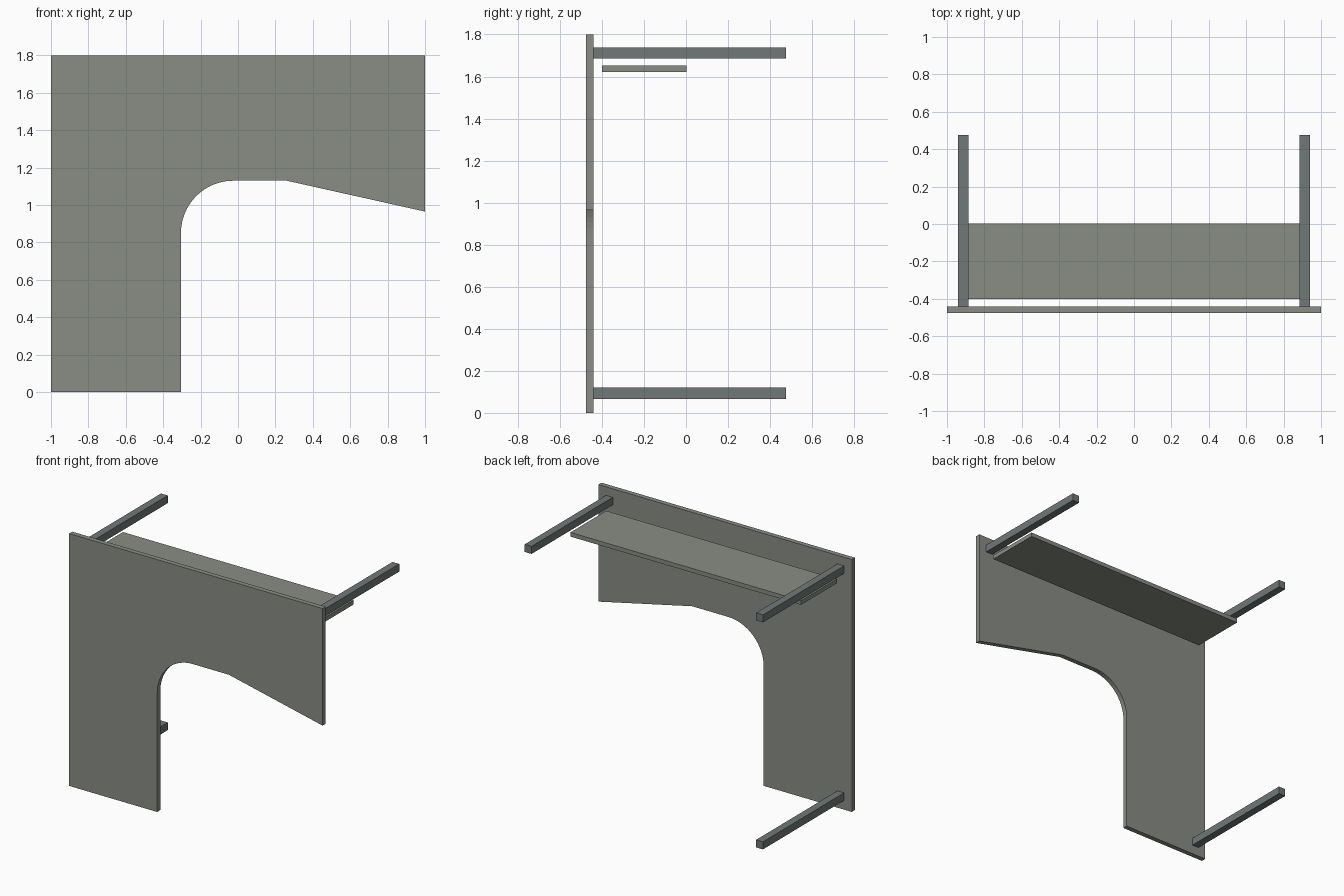
import bpy, bmesh
from math import cos, sin, pi

if "Cube" in bpy.data.objects:
    bpy.data.objects.remove(bpy.data.objects["Cube"])


def box(name, x, y, z):
    """Box from (min, max) ranges on each axis."""
    bm = bmesh.new()
    bmesh.ops.create_cube(bm, size=1)
    for v in bm.verts:
        v.co = [lo if c < 0 else hi for c, (lo, hi) in zip(v.co, (x, y, z))]
    return finish(name, bm)


def finish(name, bm):
    bmesh.ops.recalc_face_normals(bm, faces=bm.faces)
    mesh = bpy.data.meshes.new(name)
    bm.to_mesh(mesh)
    bm.free()
    ob = bpy.data.objects.new(name, mesh)
    bpy.context.collection.objects.link(ob)
    return ob


def paint(ob, mat):
    ob.data.materials.append(mat)


def material(name, rgb):
    mat = bpy.data.materials.new(name)
    mat.diffuse_color = (*rgb, 1)
    mat.use_nodes = True
    mat.node_tree.nodes["Principled BSDF"].inputs["Base Color"].default_value = mat.diffuse_color
    return mat


panel_mat = material("panel_grey", (0.25, 0.27, 0.23))
bar_mat = material("bar_grey", (0.16, 0.19, 0.185))

# Front panel: flat profile with a rounded inner corner, extruded to thickness
radius, cx, cz, steps = 0.28, -0.025, 0.85, 16
arc = [(cx - radius * cos(i / steps * pi / 2), cz + radius * sin(i / steps * pi / 2))
       for i in range(steps + 1)]
profile = [(-1, 0), (-0.305, 0), *arc, (0.26, 1.13), (1, 0.965), (1, 1.8), (-1, 1.8)]
bm = bmesh.new()
face = bm.faces.new([bm.verts.new((x, -0.475, z)) for x, z in profile])
ext = bmesh.ops.extrude_face_region(bm, geom=[face])
bmesh.ops.translate(bm, vec=(0, 0.035, 0),
                    verts=[g for g in ext["geom"] if isinstance(g, bmesh.types.BMVert)])
paint(finish("front_panel", bm), panel_mat)

# Shelf just behind the panel, below the upper bars
paint(box("shelf", (-0.91, 0.91), (-0.4, 0.003), (1.622, 1.652)), panel_mat)

# Support bars running backwards from the panel
for name, x, z in (("upper_left_bar", -0.913, 1.712),
                   ("upper_right_bar", 0.913, 1.712),
                   ("lower_left_bar", -0.913, 0.093)):
    paint(box(name, (x - 0.027, x + 0.027), (-0.44, 0.475), (z - 0.027, z + 0.027)), bar_mat)
